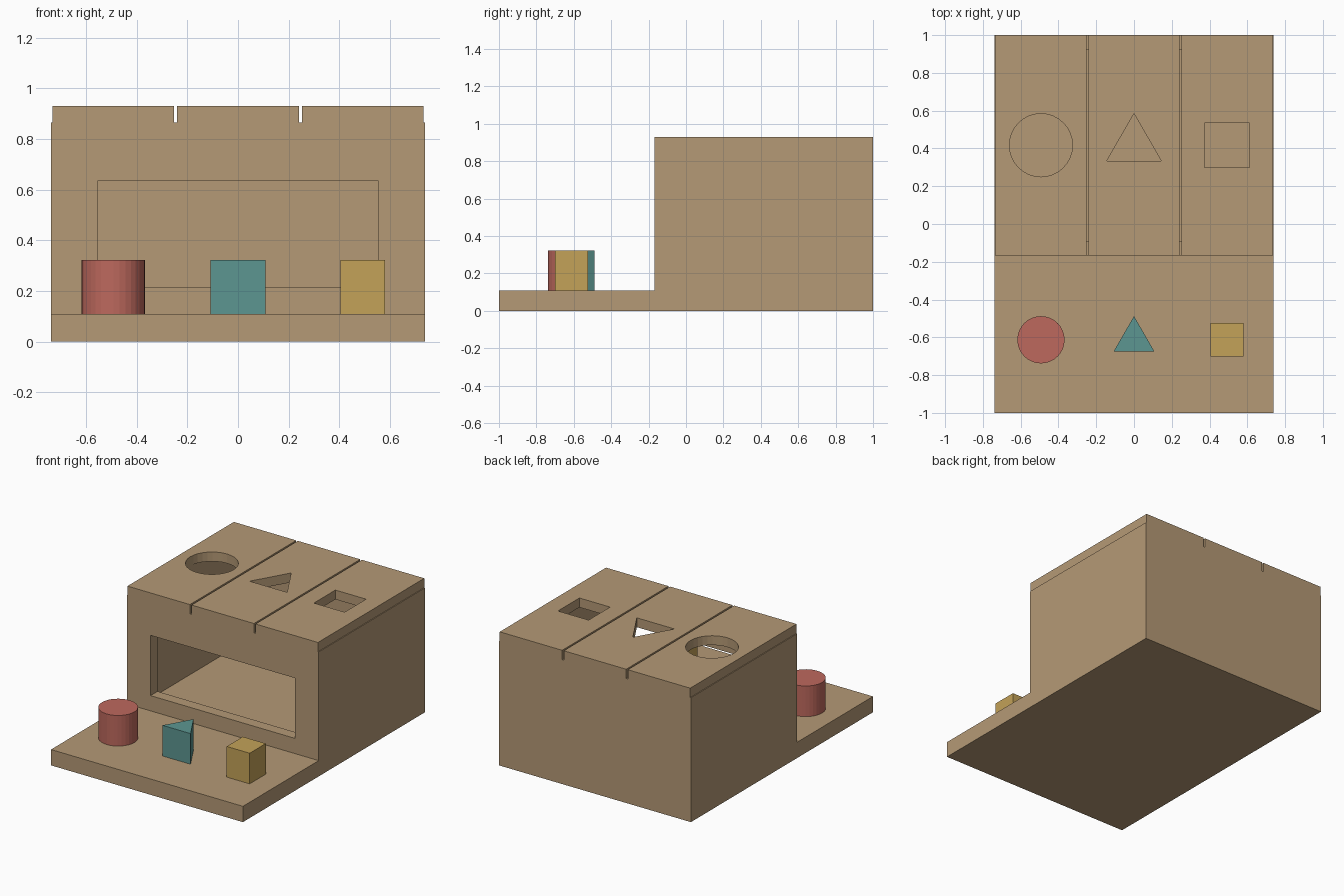
import bpy, bmesh
from math import sin, cos, pi
from mathutils import Vector

if "Cube" in bpy.data.objects:
    bpy.data.objects.remove(bpy.data.objects["Cube"])


def material(name, rgb):
    m = bpy.data.materials.new(name)
    m.diffuse_color = (*rgb, 1)
    m.use_nodes = True
    m.node_tree.nodes["Principled BSDF"].inputs["Base Color"].default_value = m.diffuse_color
    return m


wood = material("wood", (0.46, 0.32, 0.18))
red = material("red_paint", (0.51, 0.14, 0.11))
teal = material("teal_paint", (0.107, 0.305, 0.283))
yellow = material("yellow_paint", (0.546, 0.36, 0.098))


def rect(x0, x1, y0, y1):
    return [(x0, y0), (x1, y0), (x1, y1), (x0, y1)]


def ngon(cx, cy, r, n):
    # first corner at the top, squares turned to sit level
    a0 = pi / 4 if n == 4 else pi / 2
    return [(cx + r * cos(a0 + 2 * pi * i / n), cy + r * sin(a0 + 2 * pi * i / n))
            for i in range(n)]


def prism(name, loops, lo, hi, mat, axis="z"):
    """Extrude an outline (further loops are holes) from lo to hi along z or y."""
    bm = bmesh.new()
    edges = []
    for loop in loops:
        vs = [bm.verts.new((a, b, lo) if axis == "z" else (a, lo, b)) for a, b in loop]
        edges += [bm.edges.new((vs[i - 1], vs[i])) for i in range(len(vs))]
    if len(loops) == 1:
        bm.faces.new(vs)
    else:
        bmesh.ops.triangle_fill(bm, use_beauty=True, use_dissolve=False, edges=edges)
    ext = bmesh.ops.extrude_face_region(bm, geom=bm.faces[:], use_keep_orig=True)
    move = Vector((0, 0, hi - lo)) if axis == "z" else Vector((0, hi - lo, 0))
    bmesh.ops.translate(bm, vec=move,
                        verts=[g for g in ext["geom"] if isinstance(g, bmesh.types.BMVert)])
    bmesh.ops.recalc_face_normals(bm, faces=bm.faces[:])
    me = bpy.data.meshes.new(name)
    bm.to_mesh(me)
    bm.free()
    me.materials.append(mat)
    ob = bpy.data.objects.new(name, me)
    bpy.context.collection.objects.link(ob)
    return ob


W, T = 0.738, 0.077            # half width, wall thickness
FRONT, FLOOR, RIM, TOP = -0.168, 0.11, 0.865, 0.93
PITCH, TILE = 0.4925, 0.24     # lid tile spacing and half width

# base board
prism("base_board", [rect(-W, W, -1, 1)], 0, FLOOR, wood)

# side and back walls as one U-shaped footprint
i = W - T
prism("side_and_back_walls",
      [[(-W, FRONT + T), (-W, 1), (W, 1), (W, FRONT + T), (i, FRONT + T),
        (i, 1 - T), (-i, 1 - T), (-i, FRONT + T)]], FLOOR, RIM, wood)

# front wall with retrieval window
prism("front_wall", [rect(-W, W, FLOOR, RIM), rect(-0.555, 0.555, 0.216, 0.635)],
      FRONT, FRONT + T, wood, axis="y")

# lid tiles with holes, and the matching blocks
shapes = [("round", 32, red), ("triangle", 3, teal), ("square", 4, yellow)]
for k, (label, n, paint) in enumerate(shapes):
    cx = (k - 1) * PITCH
    prism("lid_tile_" + label,
          [rect(cx - TILE, cx + TILE, FRONT, 1), ngon(cx, 0.417, 0.167, n)],
          RIM, TOP, wood)
    prism("block_" + label, [ngon(cx, -0.613, 0.125, n)], FLOOR, 0.323, paint)
